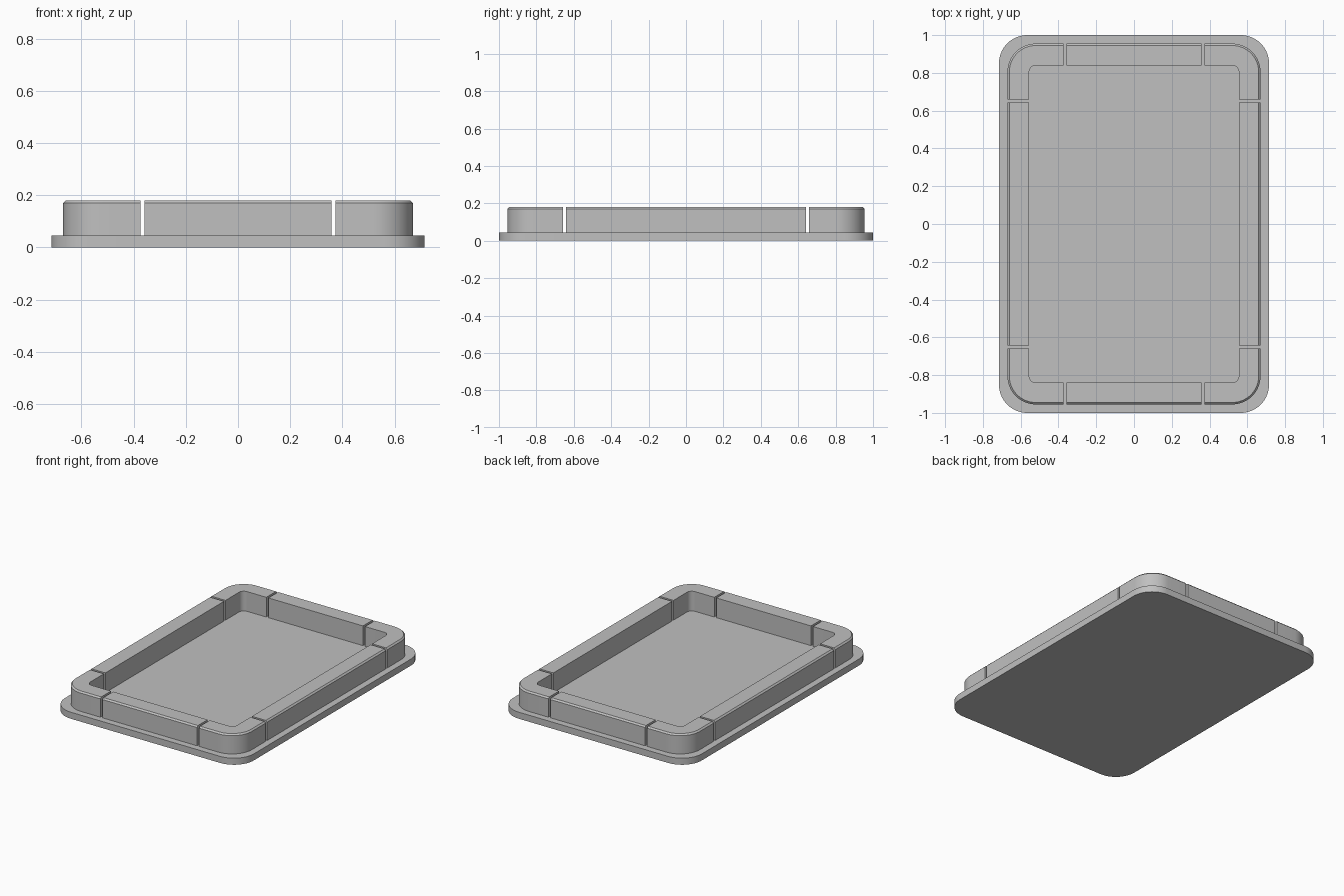
import bpy
import bmesh
from math import sin, cos, pi, radians

cube = bpy.data.objects.get("Cube")
if cube:
    bpy.data.objects.remove(cube)

grey = bpy.data.materials.new("plain grey")
grey.use_nodes = True
colour = (0.527, 0.527, 0.527, 1)
grey.diffuse_color = colour
grey.node_tree.nodes["Principled BSDF"].inputs["Base Color"].default_value = colour

PLATE_X, PLATE_Y, PLATE_TOP = 0.715, 1.0, 0.045
RIM_X, RIM_Y, RIM_TOP = 0.67, 0.955, 0.18
RADIUS, WALL, CHAMFER = 0.15, 0.115, 0.01
GAP_X, GAP_Y, HALF_GAP = 0.366, 0.65, 0.008
STEPS = 16
ARC = [i * pi / 2 / STEPS for i in range(STEPS + 1)]


def finish(name, bm):
    bmesh.ops.recalc_face_normals(bm, faces=bm.faces)
    mesh = bpy.data.meshes.new(name)
    bm.to_mesh(mesh)
    bm.free()
    mesh.materials.append(grey)
    obj = bpy.data.objects.new(name, mesh)
    bpy.context.collection.objects.link(obj)
    bpy.ops.object.select_all(action='DESELECT')
    obj.select_set(True)
    bpy.context.view_layer.objects.active = obj
    bpy.ops.object.shade_smooth_by_angle(angle=radians(30))


# Wall cross-section: distance outward from the corner centre, and height
INNER = RADIUS - WALL
SECTION = [(INNER, PLATE_TOP - 0.005), (RADIUS, PLATE_TOP - 0.005),
           (RADIUS, RIM_TOP - CHAMFER), (RADIUS - CHAMFER, RIM_TOP),
           (INNER, RIM_TOP)]


def wall(name, stations, sx=1, sy=1):
    """Sweep the cross-section through stations of (x, y, outward angle)."""
    bm = bmesh.new()
    rings = [[bm.verts.new((sx * (x + r * cos(a)), sy * (y + r * sin(a)), z))
              for r, z in SECTION] for x, y, a in stations]
    n = len(SECTION)
    for a, b in zip(rings, rings[1:]):
        for i in range(n):
            j = (i + 1) % n
            bm.faces.new((a[i], a[j], b[j], b[i]))
    bm.faces.new(rings[0])
    bm.faces.new(rings[-1])
    finish(name, bm)


# Base plate with rounded corners
bm = bmesh.new()
outline = []
for k, (sx, sy) in enumerate([(1, 1), (-1, 1), (-1, -1), (1, -1)]):
    for a in ARC:
        t = a + k * pi / 2
        outline.append(bm.verts.new((sx * (PLATE_X - RADIUS) + RADIUS * cos(t),
                                     sy * (PLATE_Y - RADIUS) + RADIUS * sin(t), 0)))
base = bm.faces.new(outline)
top = bmesh.ops.extrude_face_region(bm, geom=[base], use_keep_orig=True)
bmesh.ops.translate(bm, vec=(0, 0, PLATE_TOP),
                    verts=[v for v in top["geom"] if isinstance(v, bmesh.types.BMVert)])
finish("base_plate", bm)

# Four rounded corner walls
cx, cy = RIM_X - RADIUS, RIM_Y - RADIUS
corner = ([(cx, GAP_Y + HALF_GAP, 0)] + [(cx, cy, a) for a in ARC]
          + [(GAP_X + HALF_GAP, cy, pi / 2)])
for sx, side in ((1, "left"), (-1, "right")):
    for sy, end in ((1, "back"), (-1, "front")):
        wall(f"{end}_{side}_corner_wall", corner, sx, sy)

# Straight walls between the gaps
bar_x, bar_y = GAP_X - HALF_GAP, GAP_Y - HALF_GAP
for s, side, end in ((1, "left", "back"), (-1, "right", "front")):
    wall(f"{side}_wall", [(cx, -bar_y, 0), (cx, bar_y, 0)], sx=s)
    wall(f"{end}_wall", [(-bar_x, cy, pi / 2), (bar_x, cy, pi / 2)], sy=s)
